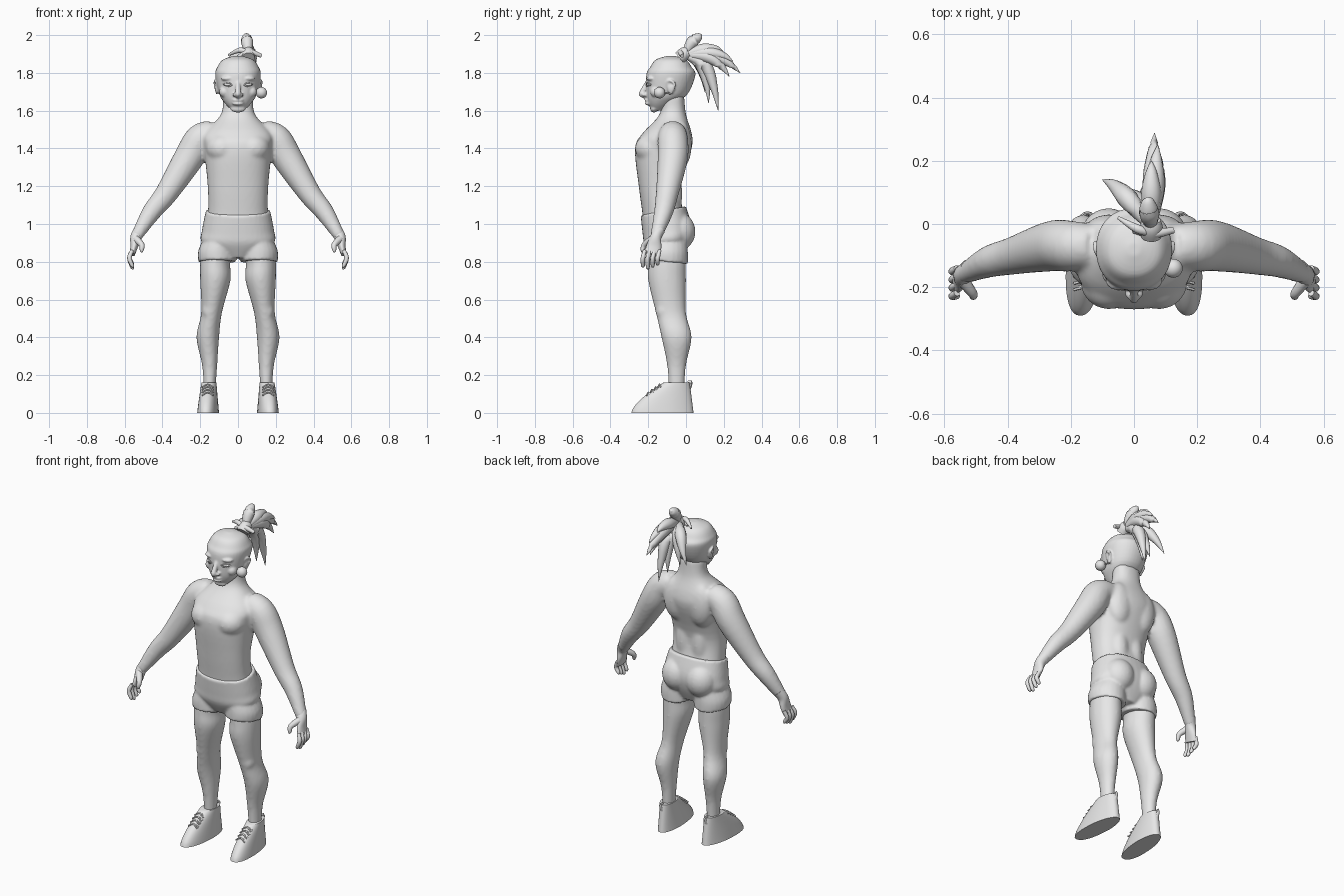
import bpy, bmesh, math
from mathutils import Vector, Matrix

cube = bpy.data.objects.get("Cube")
if cube:
    bpy.data.objects.remove(cube)

colour = (0.8, 0.8, 0.8, 1)
grey = bpy.data.materials.new("plain_grey")
grey.use_nodes = True
grey.diffuse_color = colour
grey.node_tree.nodes["Principled BSDF"].inputs["Base Color"].default_value = colour


def spline(rows, steps):
    """Smooth curve through rows of x, y, z and one or two radii."""
    points = [Vector(row if len(row) == 5 else (*row, row[-1])) for row in rows]
    last = len(points) - 1
    path = []
    for i in range(last):
        before, start = points[max(i - 1, 0)], points[i]
        end, after = points[i + 1], points[min(i + 2, last)]
        for k in range(steps):
            t = k / steps
            path.append(start + ((end - before) * t
                                 + (2 * before - 5 * start + 4 * end - after) * t ** 2
                                 + (3 * start - before - 3 * end + after) * t ** 3) / 2)
    return path + [points[-1]]


def loft(bm, rows, flat=False, both=False, power=2.0, sides=24, tilt=(0, 0)):
    """Skin rings along a path; flat rings stay level apart from an end tilt."""
    path = spline(rows, steps=5)
    last = len(path) - 1
    for mirror in (1, -1) if both else (1,):
        rings = []
        for i, point in enumerate(path):
            centre = Vector(point[:3])
            across, along = Vector((1, 0, 0)), Vector((0, 1, 0))
            along.z = tilt[0] + (tilt[1] - tilt[0]) * i / last
            if not flat:
                ahead, behind = path[min(i + 1, last)], path[max(i - 1, 0)]
                tangent = Vector((ahead - behind)[:3]).normalized()
                guide = across if abs(tangent.y) > 0.75 else along
                along = (guide - tangent * guide.dot(tangent)).normalized()
                across = tangent.cross(along)
            ring = []
            for k in range(sides):
                angle = math.tau * k / sides
                cosine, sine = math.cos(angle), math.sin(angle)
                spot = (centre
                        + across * point[3] * math.copysign(abs(cosine) ** (2 / power), cosine)
                        + along * point[4] * math.copysign(abs(sine) ** (2 / power), sine))
                ring.append(bm.verts.new((spot.x * mirror, spot.y, spot.z)))
            rings.append(ring)
        for lower, upper in zip(rings, rings[1:]):
            for k in range(sides):
                n = (k + 1) % sides
                bm.faces.new((lower[k], lower[n], upper[n], upper[k]))
        bm.faces.new(rings[0])
        bm.faces.new(rings[-1])


def blob(bm, centre, size, both=False):
    """Ellipsoid, optionally repeated on the other side."""
    x, y, z = centre
    for mirror in (1, -1) if both else (1,):
        place = Matrix.Translation((x * mirror, y, z)) @ Matrix.Diagonal((*size, 1))
        bmesh.ops.create_uvsphere(bm, u_segments=24, v_segments=16, radius=1, matrix=place)


def finish(bm, name, voxel=None, soften=3):
    """Make the object; with a voxel size its pieces are fused and softened."""
    bmesh.ops.recalc_face_normals(bm, faces=bm.faces)
    mesh = bpy.data.meshes.new(name)
    bm.to_mesh(mesh)
    bm.free()
    mesh.materials.append(grey)
    part = bpy.data.objects.new(name, mesh)
    bpy.context.collection.objects.link(part)
    bpy.ops.object.select_all(action='DESELECT')
    part.select_set(True)
    bpy.context.view_layer.objects.active = part
    if voxel:
        mesh.shade_smooth()
        fuse = part.modifiers.new("fuse", 'REMESH')
        fuse.mode = 'VOXEL'
        fuse.voxel_size = voxel
        fuse.use_smooth_shade = True
        smooth = part.modifiers.new("soften", 'SMOOTH')
        smooth.factor = 0.5
        smooth.iterations = soften
    else:
        bpy.ops.object.shade_smooth_by_angle(angle=math.radians(60))


# Body: torso, arms and legs fused into one skin
bm = bmesh.new()
torso = [(0, -.1, .83, .08, .07), (0, -.1, .95, .18, .12), (0, -.12, 1.05, .16, .11),
         (0, -.14, 1.2, .16, .11), (0, -.12, 1.4, .18, .15), (0, -.1, 1.48, .18, .13),
         (0, -.07, 1.58, .09, .07), (0, -.07, 1.68, .08, .06)]
arm = [(.13, -.07, 1.48, .07), (.2, -.07, 1.45, .08), (.26, -.07, 1.35, .08),
       (.38, -.1, 1.16, .06), (.46, -.12, 1.06, .05), (.54, -.16, .93, .03)]
leg = [(.1, -.1, .92, .09, .1), (.12, -.1, .8, .08, .1), (.12, -.1, .7, .08, .1),
       (.14, -.08, .53, .055, .08), (.16, -.05, .4, .06, .08), (.15, -.05, .25, .04, .05),
       (.15, -.05, .1, .03, .04)]
loft(bm, torso, flat=True, power=2.3, sides=40)
loft(bm, arm, both=True)
loft(bm, leg, flat=True, both=True)
for centre, size in (((.08, -.18, 1.4), (.09, .09, .08)),       # chest
                     ((.08, -.03, 1.42), (.08, .06, .13)),      # upper back
                     ((.05, -.06, 1.16), (.05, .04, .14)),      # lower back
                     ((.15, -.12, .54), (.04, .04, .05))):      # kneecap
    blob(bm, centre, size, both=True)
finish(bm, "body_skin", voxel=.01, soften=6)

# Shorts: hips, two leg openings and the seat
bm = bmesh.new()
hips = [(0, -.1, .82, .08), (0, -.1, .9, .19, .12), (0, -.1, .97, .19, .13), (0, -.12, 1.07, .17, .12)]
opening = [(.11, -.1, .8, .1, .11), (.11, -.1, .86, .1, .11), (.09, -.1, .95, .08, .1)]
loft(bm, hips, flat=True, power=2.3, sides=40, tilt=(0, .2))
loft(bm, opening, flat=True, both=True, tilt=(-.1, 0))
blob(bm, (.08, -.04, .96), (.09, .09, .1), both=True)
finish(bm, "shorts", voxel=.008)

# Hands with four fingers and a thumb
bm = bmesh.new()
palm = [(.52, -.14, .97, .03), (.54, -.16, .93, .03), (.55, -.17, .88, .02, .04), (.56, -.18, .84, .015, .04)]
thumb = [(.54, -.18, .92, .02), (.51, -.22, .89, .015), (.51, -.23, .86, .01), (.51, -.23, .85, .003)]
loft(bm, palm, both=True)
loft(bm, thumb, both=True, sides=12)
for finger in range(4):
    y = -.14 - .026 * finger
    tip = .76 + .01 * abs(finger - 2)
    loft(bm, [(.56, y, .86, .01), (.575, y - .01, .82, .012), (.56, y - .01, tip + .01, .01),
              (.56, y - .01, tip, .004)], both=True, sides=12)
finish(bm, "hands")

# Shoes: outlines that shorten towards the ankle, turned out at the toe
bm = bmesh.new()
levels = 8
outlines = []
for level in range(levels + 1):
    rise = level / levels
    toe = -.29 + .17 * rise ** 1.5
    heel = .04 - .02 * rise
    outlines.append((.155, (toe + heel) / 2, .16 * rise, .056 - .016 * rise, (heel - toe) / 2))
loft(bm, outlines, flat=True, both=True, power=2.3, sides=36)
for vert in bm.verts:
    side = math.copysign(1, vert.co.x)
    middle = .155 * side
    forward = -.08 - vert.co.y
    narrowing = 1 + min(forward, 0)
    vert.co.x = middle + (vert.co.x - middle) * narrowing + side * .07 * forward
finish(bm, "shoes")

# Crossed laces over the instep, and heel tabs
bm = bmesh.new()
for row in range(4):
    y = -.14 - .02 * row
    z = .16 * ((y + .29) / .17) ** .67
    for skew in (-.008, .008):
        loft(bm, [(.13, y + skew, z - .012, .004), (.16, y, z + .004, .004),
                  (.19, y - skew, z - .012, .004)], both=True, sides=8)
loft(bm, [(.15, .02, .12, .01, .004), (.15, .03, .16, .01, .004), (.15, .01, .16, .01, .004)],
     both=True, sides=8)
finish(bm, "laces_and_heel_tabs")

# Head with nose, chin, lips, brow, cheeks and ears
bm = bmesh.new()
skull = [(0, -.15, 1.6, .03), (0, -.13, 1.64, .07), (0, -.1, 1.69, .1, .11), (0, -.08, 1.79, .12, .13),
         (0, -.08, 1.83, .11), (0, -.08, 1.87, .08), (0, -.08, 1.89, .02)]
nose = [(0, -.2, 1.76, .01), (0, -.23, 1.7, .015), (0, -.235, 1.685, .014), (0, -.21, 1.67, .01)]
ear_rim = [(.106, -.1, 1.73, .007), (.12, -.09, 1.76, .007), (.124, -.06, 1.74, .007), (.11, -.08, 1.69, .007)]
loft(bm, skull, flat=True, power=2.15, sides=40)
loft(bm, nose)
loft(bm, ear_rim, both=True, sides=12)
for centre, size in (((0, -.17, 1.61), (.04, .02, .02)),        # chin
                     ((0, -.18, 1.647), (.04, .03, .025)),      # muzzle
                     ((0, -.2, 1.655), (.03, .02, .008)),       # upper lip
                     ((0, -.2, 1.637), (.03, .018, .009))):     # lower lip
    blob(bm, centre, size)
for centre, size in (((.017, -.22, 1.684), (.012, .015, .01)),  # nostril
                     ((.05, -.18, 1.77), (.04, .03, .014)),     # brow
                     ((.07, -.16, 1.7), (.03, .03, .03)),       # cheek
                     ((.11, -.08, 1.72), (.012, .02, .03))):    # ear
    blob(bm, centre, size, both=True)
finish(bm, "head", voxel=.0055)

# Eyes: flat almonds between thin lids
bm = bmesh.new()
blob(bm, (.053, -.19, 1.738), (.023, .018, .009), both=True)
for lid in (.009, -.009):
    loft(bm, [(.03, -.21, 1.736, .002), (.05, -.207, 1.738 + lid, .003), (.08, -.183, 1.74, .002)],
         both=True, sides=8)
finish(bm, "eyes")

# Single ball earring on the left, with its hook
bm = bmesh.new()
blob(bm, (.124, -.14, 1.695), (.03, .03, .03))
loft(bm, [(.11, -.08, 1.69, .004), (.12, -.13, 1.695, .004)], sides=8)
finish(bm, "ball_earring")

# Ponytail: pointed locks that arch from one root
bm = bmesh.new()
root = Vector((.055, -.01, 1.895))
tips = [(.04, .085, 2), (.055, .2, 1.91), (.075, .25, 1.86), (.065, .287, 1.8), (.08, .23, 1.78),
        (.065, .17, 1.6), (.04, .12, 1.64), (-.1, .14, 1.73), (-.03, .1, 1.7)]
for tip in map(Vector, tips):
    drop = max(root.z - tip.z, 0)
    bend = root.lerp(tip, .45) + Vector((0, .1 * drop, .02 + .2 * drop))
    outer = bend.lerp(tip, .55) + Vector((0, .01, .01))
    loft(bm, [(*root, .014), (*bend, .032), (*outer, .02), (*tip, .001)], sides=12)
finish(bm, "ponytail")

# Hair tie: a knot with loose ribbon ends
bm = bmesh.new()
loft(bm, [(0, -.02, 1.885, .01), (.06, -.03, 1.91, .015), (.124, -.02, 1.89, .01)], sides=12)
loft(bm, [(.06, -.03, 1.905, .01), (.01, -.015, 1.92, .014), (-.05, .02, 1.895, .005)], sides=12)
loft(bm, [(.055, -.035, 1.88, .034), (.055, -.01, 1.9, .036), (.055, .012, 1.91, .03)])
finish(bm, "hair_tie")
